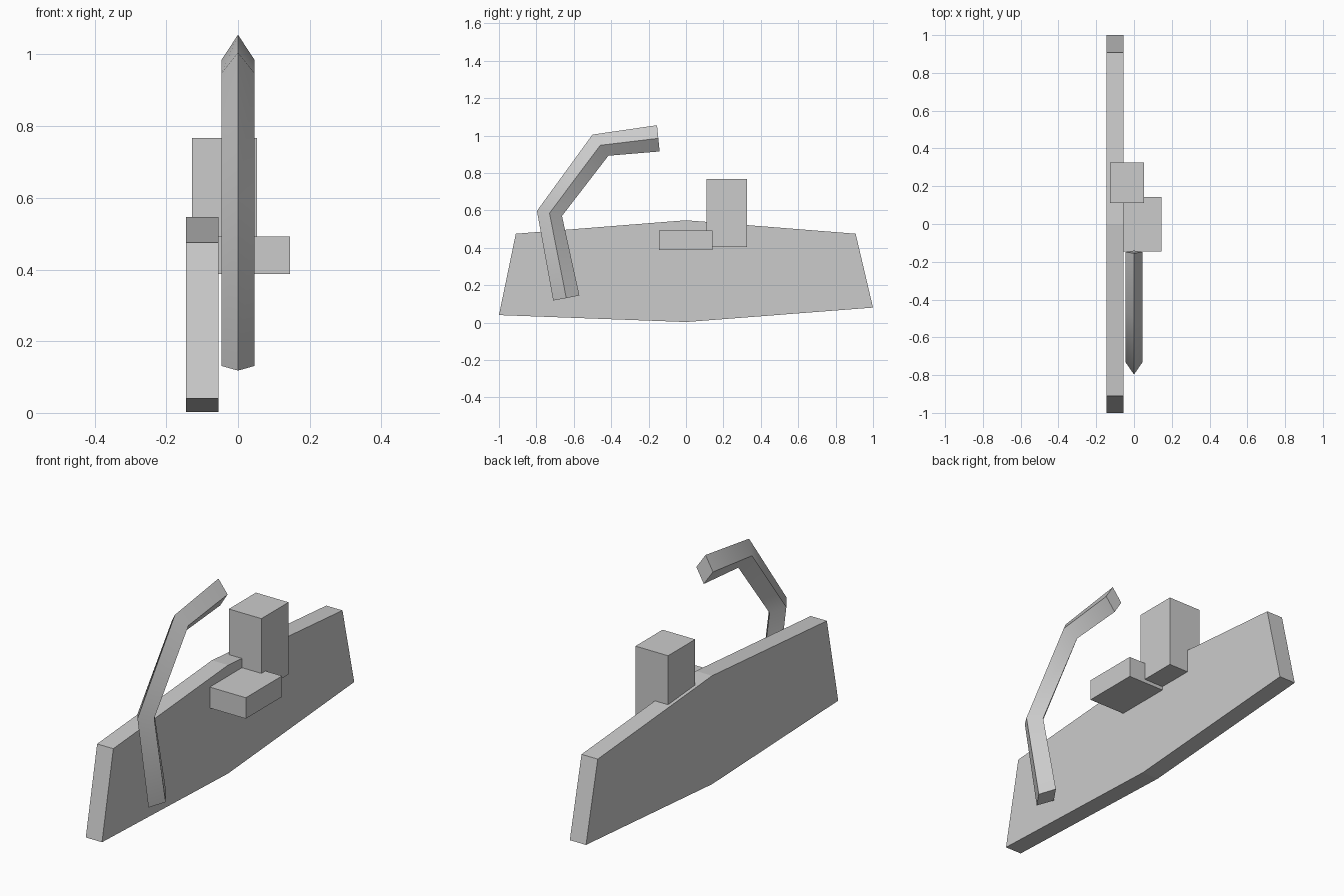
import bpy
import bmesh

if "Cube" in bpy.data.objects:
    bpy.data.objects.remove(bpy.data.objects["Cube"])

grey = bpy.data.materials.new("plain grey")
grey.diffuse_color = (0.6, 0.6, 0.6, 1)
grey.use_nodes = True
grey.node_tree.nodes["Principled BSDF"].inputs["Base Color"].default_value = grey.diffuse_color


def skin(name, rings):
    """Join matching rings of points into a closed solid."""
    bm = bmesh.new()
    loops = [[bm.verts.new(p) for p in ring] for ring in rings]
    n = len(loops[0])
    for a, b in zip(loops, loops[1:]):
        for i in range(n):
            j = (i + 1) % n
            bm.faces.new((a[i], a[j], b[j], b[i]))
    bm.faces.new(loops[0][::-1])
    bm.faces.new(loops[-1])
    bmesh.ops.recalc_face_normals(bm, faces=bm.faces)
    mesh = bpy.data.meshes.new(name)
    bm.to_mesh(mesh)
    bm.free()
    mesh.materials.append(grey)
    obj = bpy.data.objects.new(name, mesh)
    bpy.context.collection.objects.link(obj)
    return obj


def prism(name, x0, x1, outline):
    """Extrude a (y, z) outline along x."""
    return skin(name, [[(x, y, z) for y, z in outline] for x in (x0, x1)])


def box(name, x0, x1, y0, y1, z0, z1):
    return prism(name, x0, x1, [(y0, z0), (y1, z0), (y1, z1), (y0, z1)])


# Long upright plate with a peaked top edge
prism("side_plate", -0.145, -0.055,
      [(-1, 0.04), (0, 0.003), (1, 0.08), (0.907, 0.475), (0, 0.547), (-0.91, 0.475)])

# Blocks fixed to the plate
box("tall_block", -0.128, 0.053, 0.11, 0.325, 0.405, 0.767)
box("low_block", -0.06, 0.145, -0.145, 0.142, 0.387, 0.492)

# Bent arm with a diamond cross-section: outer, middle and inner (y, z) at each bend
bends = [
    ((-0.71, 0.118), (-0.64, 0.131), (-0.57, 0.145)),
    ((-0.797, 0.597), (-0.73, 0.585), (-0.663, 0.57)),
    ((-0.5, 1.005), (-0.458, 0.948), (-0.415, 0.892)),
    ((-0.155, 1.055), (-0.148, 0.985), (-0.141, 0.915)),
]
arm = skin("bent_arm", [[(0, *o), (0.046, *m), (0, *i), (-0.046, *m)] for o, m, i in bends])

# Soft shading across the bends, sharp along the ridges
bpy.ops.object.select_all(action='DESELECT')
arm.select_set(True)
bpy.context.view_layer.objects.active = arm
bpy.ops.object.shade_smooth_by_angle(angle=0.7)
